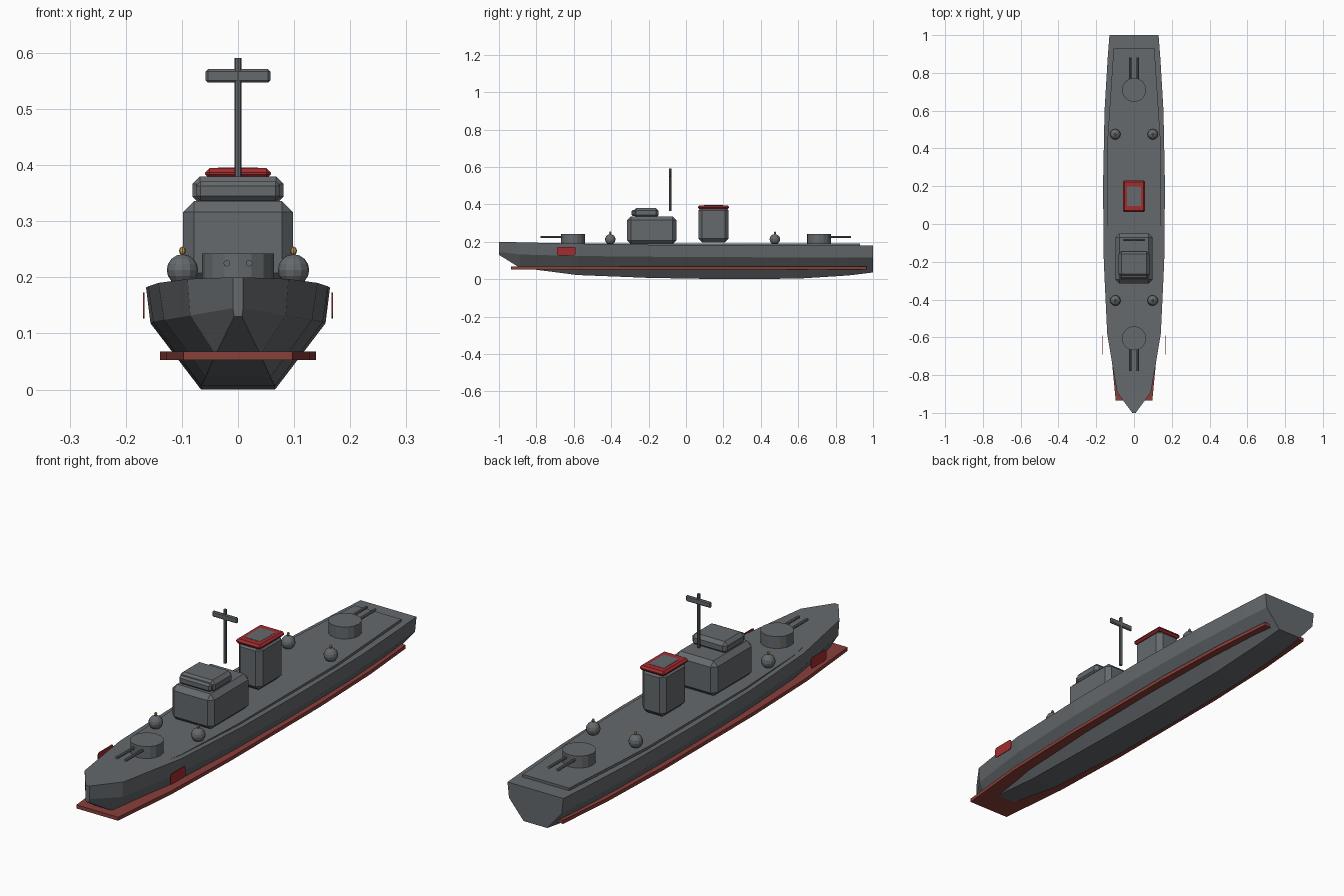
import bpy, bmesh, math
from mathutils import Matrix, Vector

if "Cube" in bpy.data.objects:
    bpy.data.objects.remove(bpy.data.objects["Cube"], do_unlink=True)


def material(name, rgb):
    m = bpy.data.materials.new(name)
    m.use_nodes = True
    m.diffuse_color = (*rgb, 1)
    m.node_tree.nodes["Principled BSDF"].inputs["Base Color"].default_value = (*rgb, 1)
    return m


GREY = material("steel grey", (0.13, 0.142, 0.152))
DARK = material("dark steel", (0.09, 0.092, 0.092))
RED = material("signal red", (0.36, 0.025, 0.028))
RUST = material("waterline red", (0.25, 0.05, 0.043))
GOLD = material("brass", (0.5, 0.3, 0.07))


def finish(name, bm, mat):
    bmesh.ops.recalc_face_normals(bm, faces=bm.faces[:])
    me = bpy.data.meshes.new(name)
    bm.to_mesh(me)
    bm.free()
    me.materials.append(mat)
    ob = bpy.data.objects.new(name, me)
    bpy.context.collection.objects.link(ob)
    return ob


def box(name, centre, size, mat, bevel=0.0):
    bm = bmesh.new()
    bmesh.ops.create_cube(bm, size=1)
    bmesh.ops.scale(bm, vec=size, verts=bm.verts[:])
    bmesh.ops.translate(bm, vec=centre, verts=bm.verts[:])
    if bevel:
        bmesh.ops.bevel(bm, geom=bm.edges[:], offset=bevel, segments=1,
                        affect='EDGES', profile=0.5)
    return finish(name, bm, mat)


def cylinder(name, centre, radius, depth, mat, sides=16, along_y=False):
    bm = bmesh.new()
    turn = Matrix.Rotation(math.pi / 2, 4, 'X') if along_y else Matrix()
    bmesh.ops.create_cone(bm, cap_ends=True, segments=sides, radius1=radius, radius2=radius,
                          depth=depth, matrix=Matrix.Translation(centre) @ turn)
    return finish(name, bm, mat)


def ball(name, centre, radius, mat, sides, rings, stretch=1):
    bm = bmesh.new()
    bmesh.ops.create_uvsphere(bm, u_segments=sides, v_segments=rings, radius=radius,
                              matrix=Matrix.Translation(centre) @ Matrix.Diagonal((1, 1, stretch, 1)))
    return finish(name, bm, mat)


def slab(name, half_outline, z0, z1, mat):
    """Flat plate from (y, half width) pairs mirrored across x."""
    pts = [(w, y) for y, w in half_outline] + [(-w, y) for y, w in reversed(half_outline)]
    bm = bmesh.new()
    face = bm.faces.new([bm.verts.new((x, y, z0)) for x, y in pts])
    top = bmesh.ops.extrude_face_region(bm, geom=[face])
    moved = [v for v in top["geom"] if isinstance(v, bmesh.types.BMVert)]
    bmesh.ops.translate(bm, vec=(0, 0, z1 - z0), verts=moved)
    return finish(name, bm, mat)


# Hull: y, deck half width and height, chine half width and height, keel half width and height
stations = [
    (-1.0, 0.009, 0.2, 0.009, 0.145, 0.007, 0.13),
    (-0.89, 0.09, 0.197, 0.085, 0.132, 0.04, 0.062),
    (-0.58, 0.142, 0.19, 0.132, 0.124, 0.058, 0.022),
    (-0.2, 0.16, 0.184, 0.151, 0.12, 0.066, 0.007),
    (0.2, 0.164, 0.182, 0.156, 0.118, 0.066, 0.0),
    (0.6, 0.156, 0.18, 0.149, 0.116, 0.064, 0.003),
    (0.87, 0.14, 0.18, 0.134, 0.116, 0.06, 0.02),
    (1.0, 0.13, 0.18, 0.123, 0.116, 0.055, 0.036),
]
bm = bmesh.new()
loops = []
for y, dw, dz, cw, cz, kw, kz in stations:
    half = [(dw, dz), (cw, cz), (kw, kz)]
    ring = half + [(-x, z) for x, z in reversed(half)]
    loops.append([bm.verts.new((x, y, z)) for x, z in ring])
for a, b in zip(loops, loops[1:]):
    for i in range(6):
        j = (i + 1) % 6
        bm.faces.new((a[i], a[j], b[j], b[i]))
bm.faces.new(loops[0])
bm.faces.new(loops[-1])
finish("hull", bm, GREY)

# Deck plate and waterline band
slab("deck_plate", [(-0.82, 0.07), (-0.55, 0.122), (-0.2, 0.14), (0.45, 0.14), (0.93, 0.108)],
     0.17, 0.191, GREY)
slab("waterline_band", [(-0.935, 0.097), (-0.62, 0.127), (-0.25, 0.139), (0.35, 0.139),
                        (0.7, 0.127), (0.965, 0.104)], 0.053, 0.068, RUST)

# Bow side plates
for side, label in ((1, "left"), (-1, "right")):
    plate = box(f"bow_plate_{label}", (side * 0.168, -0.64, 0.15), (0.003, 0.1, 0.046), RED)
    bm = bmesh.new()
    bm.from_mesh(plate.data)
    corners = [e for e in bm.edges
               if abs((e.verts[0].co - e.verts[1].co).normalized().x) > 0.9]
    bmesh.ops.bevel(bm, geom=corners, offset=0.009, segments=2, affect='EDGES', profile=0.5)
    bm.to_mesh(plate.data)
    bm.free()

# Gun turrets with twin barrels
for name, y, aim in (("front", -0.605, -1), ("rear", 0.71, 1)):
    cylinder(f"{name}_turret", (0, y, 0.217), 0.064, 0.05, GREY)
    for side, label in ((1, "left"), (-1, "right")):
        cylinder(f"{name}_barrel_{label}", (side * 0.02, y + aim * 0.105, 0.225),
                 0.006, 0.135, GREY, 8, True)

# Round deck mounts with brass tips
for name, y in (("front", -0.405), ("rear", 0.475)):
    for side, label in ((1, "left"), (-1, "right")):
        ball(f"{name}_mount_{label}", (side * 0.099, y, 0.213), 0.028, GREY, 12, 8)
        ball(f"{name}_mount_tip_{label}", (side * 0.099, y, 0.247), 0.006, GOLD, 8, 6, 1.3)

# Superstructure and bridge
box("superstructure", (0, -0.183, 0.262), (0.196, 0.264, 0.148), GREY, 0.02)
box("bridge", (0, -0.213, 0.355), (0.163, 0.134, 0.05), GREY, 0.014)
box("bridge_front_shield", (0, -0.277, 0.354), (0.15, 0.028, 0.034), GREY, 0.008)

# Mast
cylinder("mast", (0, -0.085, 0.478), 0.0065, 0.226, GREY, 8)
box("mast_crossbar", (0, -0.085, 0.559), (0.115, 0.012, 0.024), GREY, 0.004)

# Funnel with a red cap and grey mouth
box("funnel", (0, 0.147, 0.292), (0.112, 0.162, 0.19), GREY, 0.02)
box("funnel_cap", (0, 0.147, 0.385), (0.117, 0.167, 0.02), RED, 0.008)
box("funnel_mouth", (0, 0.147, 0.393), (0.072, 0.102, 0.006), GREY)
